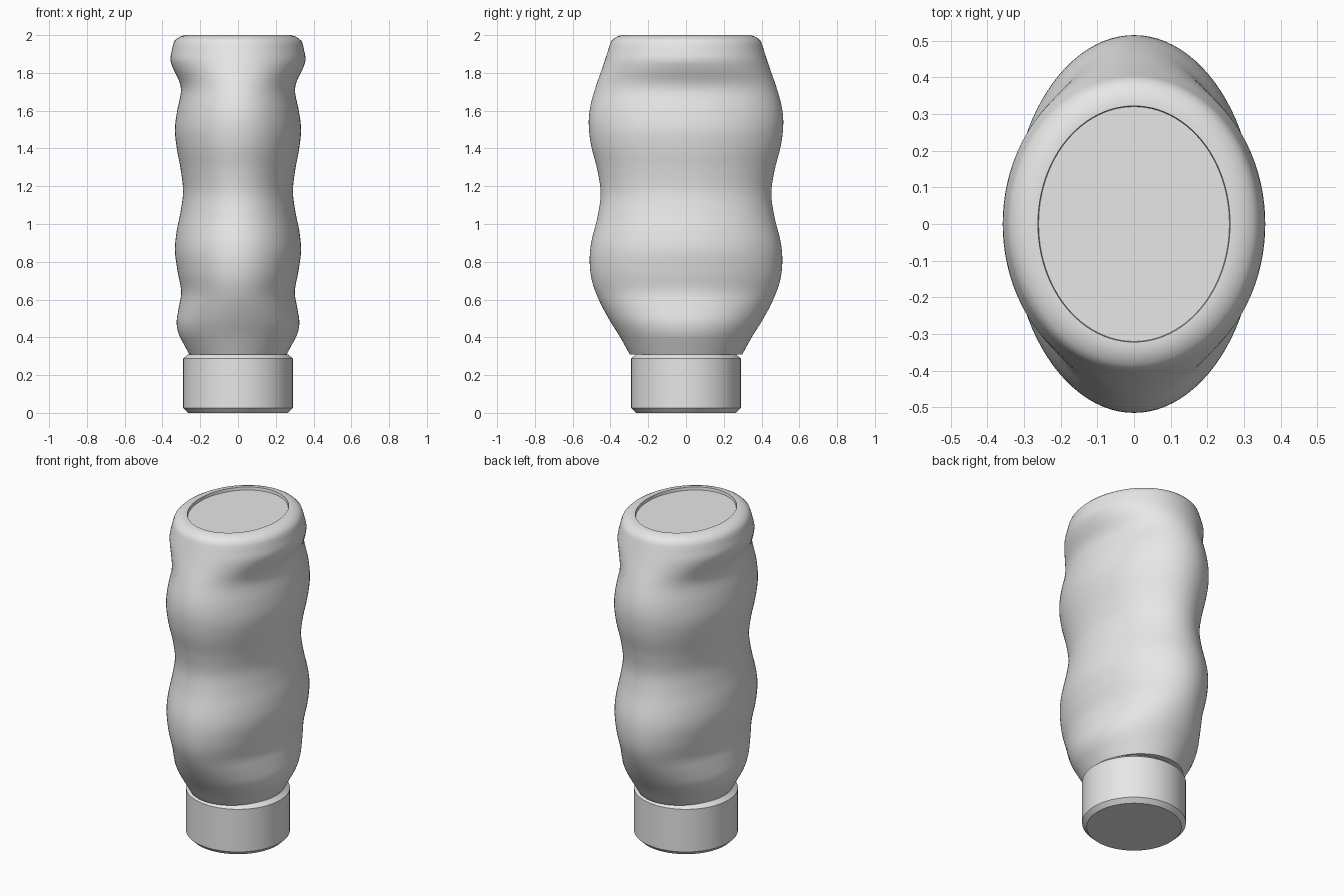
import bpy, bmesh, math

if "Cube" in bpy.data.objects:
    bpy.data.objects.remove(bpy.data.objects["Cube"])

SEGS = 96

plastic = bpy.data.materials.new("light_grey_plastic")
plastic.diffuse_color = (0.8, 0.8, 0.8, 1)
plastic.use_nodes = True
plastic.node_tree.nodes["Principled BSDF"].inputs["Base Color"].default_value = plastic.diffuse_color


def loft(name, rings, angle):
    """Skin a stack of (z, half width x, half depth y) ellipses, capped at both ends."""
    bm = bmesh.new()
    loops = []
    for z, a, b in rings:
        loops.append([bm.verts.new((a * math.cos(2 * math.pi * i / SEGS),
                                    b * math.sin(2 * math.pi * i / SEGS), z))
                      for i in range(SEGS)])
    for lo, hi in zip(loops, loops[1:]):
        for i in range(SEGS):
            j = (i + 1) % SEGS
            bm.faces.new((lo[i], lo[j], hi[j], hi[i]))
    bm.faces.new(loops[0][::-1])
    bm.faces.new(loops[-1])
    bmesh.ops.recalc_face_normals(bm, faces=bm.faces[:])
    me = bpy.data.meshes.new(name)
    bm.to_mesh(me)
    bm.free()
    me.materials.append(plastic)
    ob = bpy.data.objects.new(name, me)
    bpy.context.collection.objects.link(ob)
    bpy.ops.object.select_all(action='DESELECT')
    ob.select_set(True)
    bpy.context.view_layer.objects.active = ob
    bpy.ops.object.shade_smooth_by_angle(angle=math.radians(angle))
    return ob


def spline(keys, z):
    """Smooth cubic through (z, value) keys."""
    def slope(i):
        lo, hi = keys[max(i - 1, 0)], keys[min(i + 1, len(keys) - 1)]
        return (hi[1] - lo[1]) / (hi[0] - lo[0])
    i = 0
    while i < len(keys) - 2 and z > keys[i + 1][0]:
        i += 1
    (z0, v0), (z1, v1) = keys[i], keys[i + 1]
    h = z1 - z0
    t = (z - z0) / h
    return ((2 * t**3 - 3 * t**2 + 1) * v0 + (t**3 - 2 * t**2 + t) * h * slope(i)
            + (3 * t**2 - 2 * t**3) * v1 + (t**3 - t**2) * h * slope(i + 1))


# Body silhouettes: front view (width) and side view (depth)
width = [(0.31, 0.258), (0.36, 0.285), (0.42, 0.315), (0.48, 0.325), (0.55, 0.315),
         (0.64, 0.301), (0.75, 0.32), (0.86, 0.334), (0.96, 0.325), (1.06, 0.305),
         (1.17, 0.291), (1.28, 0.302), (1.4, 0.324), (1.5, 0.334), (1.6, 0.322),
         (1.7, 0.302), (1.75, 0.309), (1.82, 0.342), (1.87, 0.358), (1.92, 0.35),
         (1.95, 0.344)]
depth = [(0.31, 0.298), (0.4, 0.348), (0.5, 0.41), (0.6, 0.462), (0.7, 0.498),
         (0.8, 0.51), (0.9, 0.502), (1.04, 0.468), (1.16, 0.452), (1.28, 0.468),
         (1.42, 0.503), (1.53, 0.515), (1.62, 0.507), (1.72, 0.48), (1.85, 0.435),
         (1.95, 0.403)]
rings = []
for k in range(83):
    z = 0.31 + 1.64 * k / 82
    rings.append((z, spline(width, z), spline(depth, z)))

# Rounded rim and shallow recess in the bottle base
rings += [(1.968, 0.337, 0.396), (1.982, 0.323, 0.382), (1.993, 0.303, 0.363),
          (2.0, 0.278, 0.34), (2.0, 0.262, 0.322), (1.982, 0.26, 0.32)]
loft("bottle_body", rings, 40)

# Round screw cap with bevelled edges
cap = [(0.0, 0.265), (0.025, 0.29), (0.288, 0.29), (0.31, 0.265)]
loft("bottle_cap", [(z, r, r) for z, r in cap], 30)
